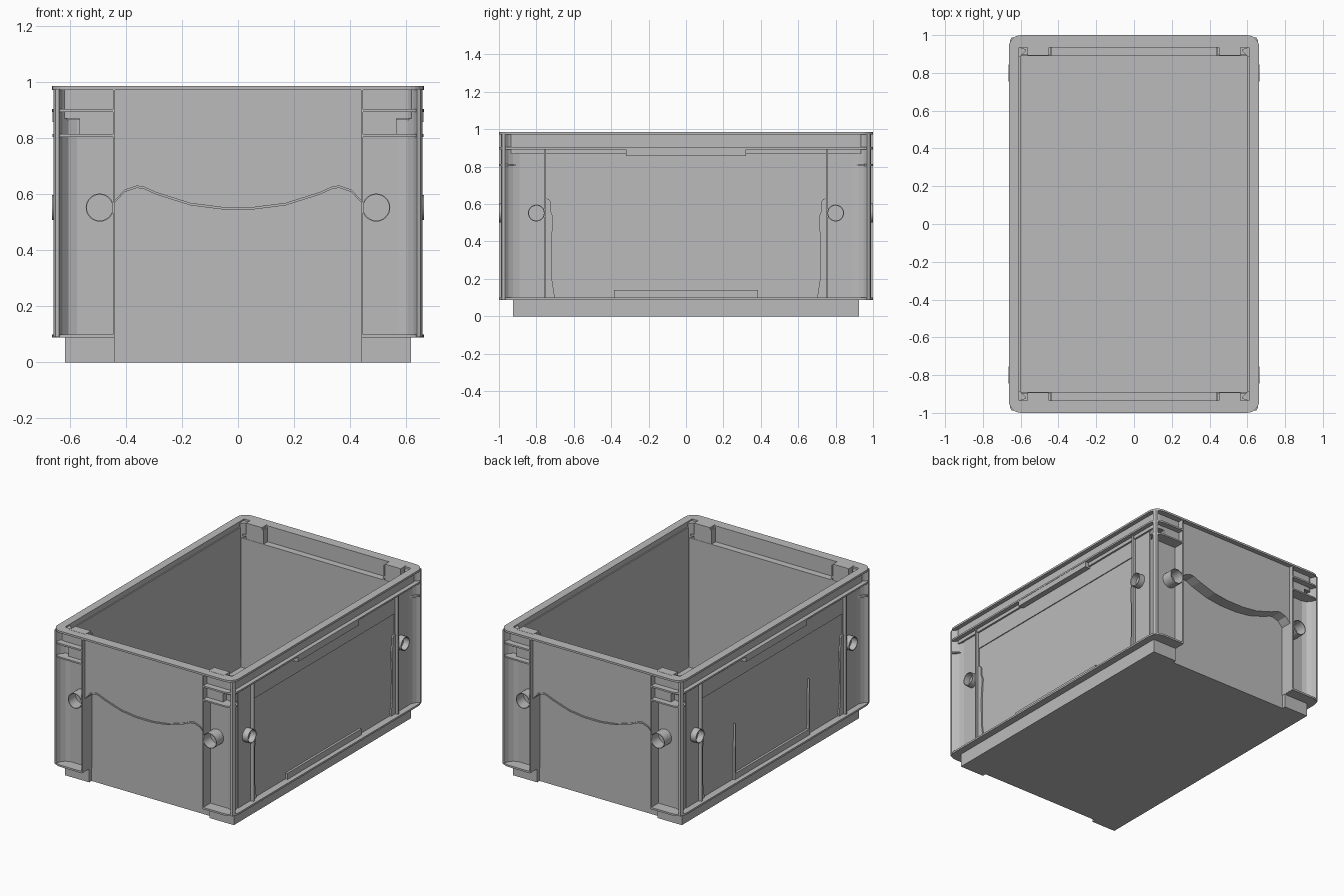
import bpy, bmesh, math
from mathutils import Vector

cube = bpy.data.objects.get("Cube")
if cube:
    bpy.data.objects.remove(cube, do_unlink=True)

grey = bpy.data.materials.new("matte_grey")
grey.use_nodes = True
COLOUR = (0.50, 0.50, 0.50, 1)
grey.diffuse_color = COLOUR
grey.node_tree.nodes["Principled BSDF"].inputs["Base Color"].default_value = COLOUR


def finish(name, bm, mirror=""):
    """Turn a bmesh into an object, mirrored over the world axes named."""
    for axis in mirror:
        i = "xyz".index(axis)
        dup = bmesh.ops.duplicate(bm, geom=bm.verts[:] + bm.edges[:] + bm.faces[:])["geom"]
        for v in dup:
            if isinstance(v, bmesh.types.BMVert):
                v.co[i] *= -1
    bmesh.ops.recalc_face_normals(bm, faces=bm.faces)
    me = bpy.data.meshes.new(name)
    bm.to_mesh(me)
    bm.free()
    me.materials.append(grey)
    ob = bpy.data.objects.new(name, me)
    bpy.context.collection.objects.link(ob)
    return ob


def prism(name, pts, a, b, axis="z", mirror=""):
    """Extrude a 2D outline from a to b along an axis."""
    place = {"x": lambda p, h: (h, p[0], p[1]),
             "y": lambda p, h: (p[0], h, p[1]),
             "z": lambda p, h: (p[0], p[1], h)}[axis]
    bm = bmesh.new()
    face = bm.faces.new([bm.verts.new(place(p, a)) for p in pts])
    new = bmesh.ops.extrude_face_region(bm, geom=[face])["geom"]
    shift = Vector(place((0, 0), b - a))
    bmesh.ops.translate(bm, verts=[v for v in new if isinstance(v, bmesh.types.BMVert)], vec=shift)
    return finish(name, bm, mirror)


def box(name, x0, x1, y0, y1, z0, z1, mirror=""):
    return prism(name, [(x0, y0), (x1, y0), (x1, y1), (x0, y1)], z0, z1, "z", mirror)


def arc(cx, cy, r, start, n=6):
    """Quarter circle of points, starting at an angle in degrees."""
    return [(cx + r * math.cos(math.radians(start + 90 * i / n)),
             cy + r * math.sin(math.radians(start + 90 * i / n))) for i in range(n + 1)]


def round_rect(x, y, r):
    return (arc(x - r, y - r, r, 0) + arc(r - x, y - r, r, 90)
            + arc(r - x, r - y, r, 180) + arc(x - r, r - y, r, 270))


def ring(name, outer, inner, a, b, axis="z", mirror=""):
    """Hollow prism between two outlines of equal point count."""
    place = {"x": lambda p, h: (h, p[0], p[1]),
             "y": lambda p, h: (p[0], h, p[1]),
             "z": lambda p, h: (p[0], p[1], h)}[axis]
    bm = bmesh.new()
    loops = [[bm.verts.new(place(p, h)) for p in pts]
             for pts, h in ((outer, a), (outer, b), (inner, b), (inner, a))]
    n = len(outer)
    for k in range(4):
        p, q = loops[k], loops[(k + 1) % 4]
        for i in range(n):
            j = (i + 1) % n
            bm.faces.new((p[i], p[j], q[j], q[i]))
    return finish(name, bm, mirror)


def circle(cx, cy, r, n=32):
    return [(cx + r * math.cos(math.tau * i / n), cy + r * math.sin(math.tau * i / n))
            for i in range(n)]


# Floor and walls
box("floor", -0.615, 0.615, -0.90, 0.90, 0, 0.025)
box("side_walls", 0.602, 0.617, -0.925, 0.925, 0, 0.95, "x")
box("end_walls", -0.44, 0.44, 0.89, 0.90, 0, 0.88, "y")
box("corner_walls", 0.44, 0.615, 0.89, 0.925, 0, 0.88, "xy")
box("inner_ledges", -0.61, 0.61, 0.89, 0.945, 0.865, 0.88, "y")

# Rim: recessed band with an overhanging lip
ring("rim_band", round_rect(0.635, 0.96, 0.04), round_rect(0.61, 0.935, 0.004), 0.87, 0.975)
ring("rim_lip", round_rect(0.663, 1.0, 0.065), round_rect(0.61, 0.935, 0.004), 0.972, 0.985)

# Flanges running down each long side and round the corners
flange = ([(0.44, -1.0)] + arc(0.598, -0.935, 0.065, 270) + arc(0.598, 0.935, 0.065, 0)
          + [(0.44, 1.0), (0.44, 0.895), (0.605, 0.895), (0.605, -0.895), (0.44, -0.895)])
prism("lower_flange", flange, 0.088, 0.100, "z", "x")
prism("upper_flange", flange, 0.893, 0.904, "z", "x")

# Corner posts: a spur with hollowed flanks, and short shelves between
spur = [(0.575, 0.915), (0.575, 0.925), (0.605, 0.935), (0.625, 0.958), (0.638, 0.99),
        (0.650, 0.985), (0.658, 0.968), (0.640, 0.950), (0.627, 0.925), (0.617, 0.885), (0.605, 0.885)]
prism("corner_posts", spur, 0.09, 0.975, "z", "xy")
shelf = [(0.44, 0.90), (0.615, 0.90)] + [(0.655, 0.94)] + arc(0.598, 0.935, 0.065, 0)[1:] + [(0.44, 1.0)]
prism("corner_shelves", shelf, 0.804, 0.814, "z", "xy")
box("shelf_blocks", 0.44, 0.565, 0.92, 0.962, 0.81, 0.90, "xy")
box("end_ribs", 0.438, 0.446, 0.89, 0.998, 0.09, 0.975, "xy")

# Raised end panels with a wavy lower edge
half = [(0.44, 0.57), (0.425, 0.585), (0.405, 0.607), (0.36, 0.622), (0.335, 0.618),
        (0.29, 0.598), (0.17, 0.560), (0.06, 0.546)]
wave = [(-x, z) for x, z in half] + half[::-1]
prism("grip_backing", wave + [(0.44, 0.87), (-0.44, 0.87)], 0.895, 0.965, "y", "y")
prism("grip_panel", wave + [(0.44, 0.98), (-0.44, 0.98)], 0.94, 0.970, "y", "y")
prism("grip_edge", wave + [(x, z + 0.009) for x, z in reversed(wave)], 0.96, 0.976, "y", "y")

# Tubes on the ends and the sides
tubes = [ring("end_tubes", circle(0.493, 0.552, 0.050), circle(0.493, 0.552, 0.046),
              0.92, 1.0, "y", "xy"),
         ring("side_tubes", circle(0.80, 0.552, 0.045), circle(0.80, 0.552, 0.040),
              0.612, 0.664, "x", "xy")]

# Long side details
box("side_ribs", 0.612, 0.646, 0.748, 0.758, 0.09, 0.90, "xy")
box("side_top_strips", 0.615, 0.623, -0.75, 0.75, 0.76, 0.90, "x")
box("side_corner_strips", 0.615, 0.623, 0.745, 0.89, 0.09, 0.90, "xy")
box("rim_clips", 0.615, 0.661, -0.32, 0.32, 0.858, 0.90, "x")
box("foot_bars", 0.615, 0.632, -0.385, 0.385, 0.09, 0.14, "x")
gusset = [(0.70, 0.09), (0.717, 0.2), (0.72, 0.38), (0.71, 0.53), (0.722, 0.56),
          (0.722, 0.61), (0.735, 0.628), (0.755, 0.63), (0.755, 0.09)]
prism("side_gussets", gusset, 0.615, 0.627, "x", "xy")
for sign, name in ((1, "rear_fin"), (-1, "front_fin")):
    prism(name, [(sign * 0.378, 0.10), (sign * 0.392, 0.10), (sign * 0.386, 0.47)],
          -0.632, -0.615, "x")

# Stacking blocks on the inner ledges
box("stacking_blocks", 0.45, 0.565, 0.892, 0.952, 0.88, 0.986, "xy")

# Smooth the tubes
bpy.ops.object.select_all(action="DESELECT")
for ob in tubes:
    ob.select_set(True)
bpy.context.view_layer.objects.active = tubes[0]
bpy.ops.object.shade_smooth_by_angle(angle=math.radians(35))
